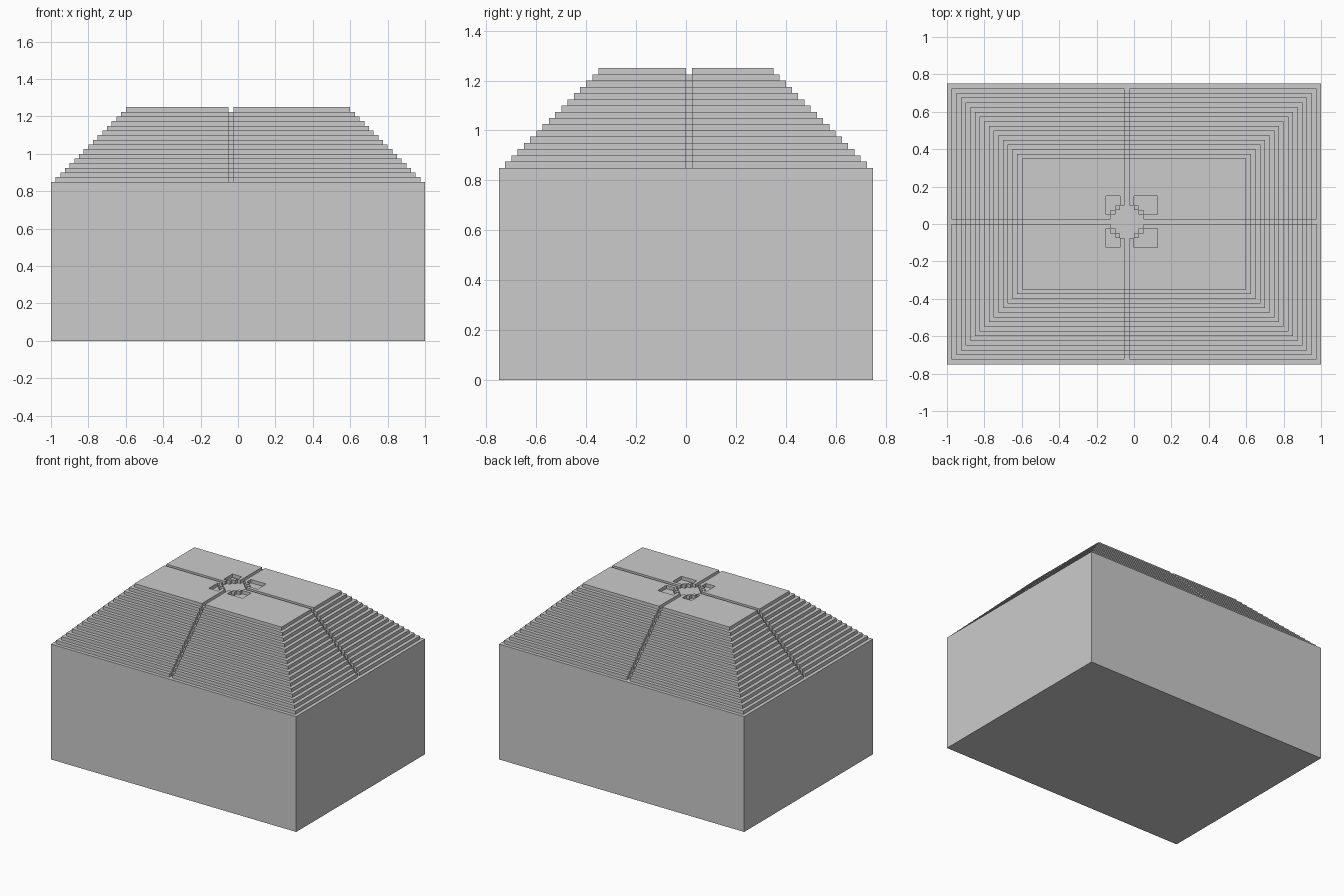
import bpy, bmesh

if "Cube" in bpy.data.objects:
    bpy.data.objects.remove(bpy.data.objects["Cube"])

U = 0.025                       # size of one step
GX, GY = (-0.05, -0.025), (0.0, 0.025)   # groove strips across x and y
BASE_H = 0.85
LAYERS = 16


def make_object(name, bm):
    bmesh.ops.recalc_face_normals(bm, faces=bm.faces)
    mesh = bpy.data.meshes.new(name)
    bm.to_mesh(mesh)
    bm.free()
    obj = bpy.data.objects.new(name, mesh)
    bpy.context.collection.objects.link(obj)
    return obj


def extrude_up(bm, height):
    res = bmesh.ops.extrude_face_region(bm, geom=bm.faces[:], use_keep_orig=True)
    verts = [v for v in res["geom"] if isinstance(v, bmesh.types.BMVert)]
    bmesh.ops.translate(bm, verts=verts, vec=(0, 0, height))


def prism(name, outline, z, height):
    bm = bmesh.new()
    bm.faces.new([bm.verts.new((x, y, z)) for x, y in outline])
    extrude_up(bm, height)
    return make_object(name, bm)


def notched_rectangle(a, b):
    """Rectangle of half size a, b with one-step groove notches in each side."""
    (x0, x1), (y0, y1) = GX, GY
    return [(-a, -b), (x0, -b), (x0, U - b), (x1, U - b), (x1, -b),
            (a, -b), (a, y0), (a - U, y0), (a - U, y1), (a, y1),
            (a, b), (x1, b), (x1, b - U), (x0, b - U), (x0, b),
            (-a, b), (-a, y1), (U - a, y1), (U - a, y0), (-a, y0)]


def recessed(dx, dy):
    """Cells cut from the top plate, counted from the groove crossing."""
    ax, ay = abs(dx), abs(dy)
    groove = dx == 0 or dy == 0
    disc = max(ax, ay) <= 3 and ax + ay <= 4
    pit = -4 <= dx <= 6 and ax >= 2 and 2 <= ay <= 5 and ax + ay >= 6
    return groove or disc or pit


# Plain block below the terraces
prism("base_block", [(-1, -0.75), (1, -0.75), (1, 0.75), (-1, 0.75)], 0, BASE_H)

# Stepped terraces with the grooves running down the four sides
for i in range(1, LAYERS):
    prism(f"terrace_{i:02d}", notched_rectangle(1 - i * U, 0.75 - i * U),
          BASE_H + (i - 1) * U, U)

# Top plate with crossing grooves, round recess and four corner pits
bm = bmesh.new()
z = BASE_H + (LAYERS - 1) * U
grid = {}


def grid_vert(i, j):
    if (i, j) not in grid:
        grid[i, j] = bm.verts.new((i * U, j * U, z))
    return grid[i, j]


for i in range(-24, 24):
    for j in range(-14, 14):
        if not recessed(i + 2, j):
            bm.faces.new([grid_vert(i + p, j + q)
                          for p, q in ((0, 0), (1, 0), (1, 1), (0, 1))])
extrude_up(bm, U)
make_object("top_plate", bm)
